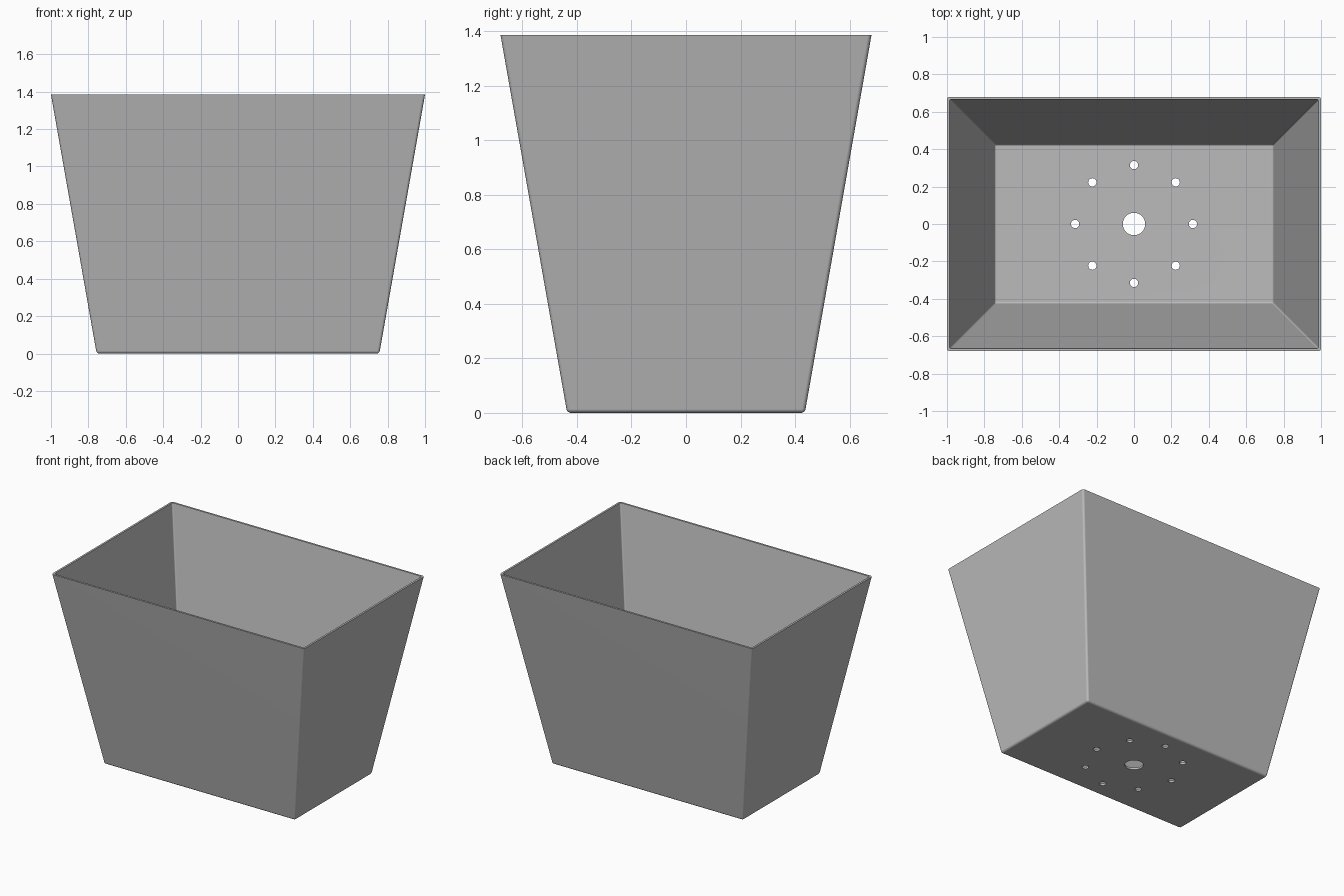
import bpy, bmesh, math

if "Cube" in bpy.data.objects:
    bpy.data.objects.remove(bpy.data.objects["Cube"], do_unlink=True)

HEIGHT, WALL = 1.385, 0.014
HALF_X, HALF_Y = 1.0, 0.68          # outer half sizes at the rim
SLOPE = math.tan(math.radians(10))  # all walls lean out equally

grey = bpy.data.materials.new("plain grey")
grey.use_nodes = True
colour = (0.5, 0.5, 0.5, 1)
grey.diffuse_color = colour
grey.node_tree.nodes["Principled BSDF"].inputs["Base Color"].default_value = colour


def make_object(name, bm):
    bmesh.ops.recalc_face_normals(bm, faces=bm.faces)
    mesh = bpy.data.meshes.new(name)
    bm.to_mesh(mesh)
    bm.free()
    mesh.materials.append(grey)
    obj = bpy.data.objects.new(name, mesh)
    bpy.context.collection.objects.link(obj)
    return obj


def tapered_block(name, inset, z0, z1, radius):
    """Block that widens upward, rounded on all edges but the top ones."""
    bm = bmesh.new()
    bmesh.ops.create_cube(bm, size=2)
    for v in bm.verts:
        z = z1 if v.co.z > 0 else z0
        shrink = inset + (HEIGHT - z) * SLOPE
        v.co = (v.co.x * (HALF_X - shrink), v.co.y * (HALF_Y - shrink), z)
    edges = [e for e in bm.edges if min(v.co.z for v in e.verts) < z1 - 0.1]
    bmesh.ops.bevel(bm, geom=edges, offset=radius, segments=4, profile=0.5, affect='EDGES')
    return make_object(name, bm)


def cut(target, cutter):
    mod = target.modifiers.new("cut", 'BOOLEAN')
    mod.operation = 'DIFFERENCE'
    mod.solver = 'EXACT'
    mod.object = cutter
    bpy.ops.object.select_all(action='DESELECT')
    bpy.context.view_layer.objects.active = target
    target.select_set(True)
    bpy.ops.object.modifier_apply(modifier=mod.name)
    bpy.data.objects.remove(cutter, do_unlink=True)


# Thin tapered tub, hollowed from the top
tub = tapered_block("planter_tub", 0, 0, HEIGHT, 0.014)
cut(tub, tapered_block("hollow", WALL, WALL, HEIGHT + 0.1, 0.008))

# Drain holes: one large in the centre, eight small around it
bm = bmesh.new()


def add_drill(x, y, radius):
    made = bmesh.ops.create_cone(bm, cap_ends=True, segments=32, radius1=radius,
                                 radius2=radius, depth=0.2)
    bmesh.ops.translate(bm, verts=made["verts"], vec=(x, y, 0))


add_drill(0, 0, 0.06)
for i in range(8):
    angle = i * math.tau / 8
    add_drill(0.315 * math.cos(angle), 0.315 * math.sin(angle), 0.022)
cut(tub, make_object("drills", bm))

# Smooth rounded edges, flat walls
bpy.ops.object.shade_smooth_by_angle(angle=math.radians(35))
tub.modifiers.new("flat walls", 'WEIGHTED_NORMAL').keep_sharp = True
